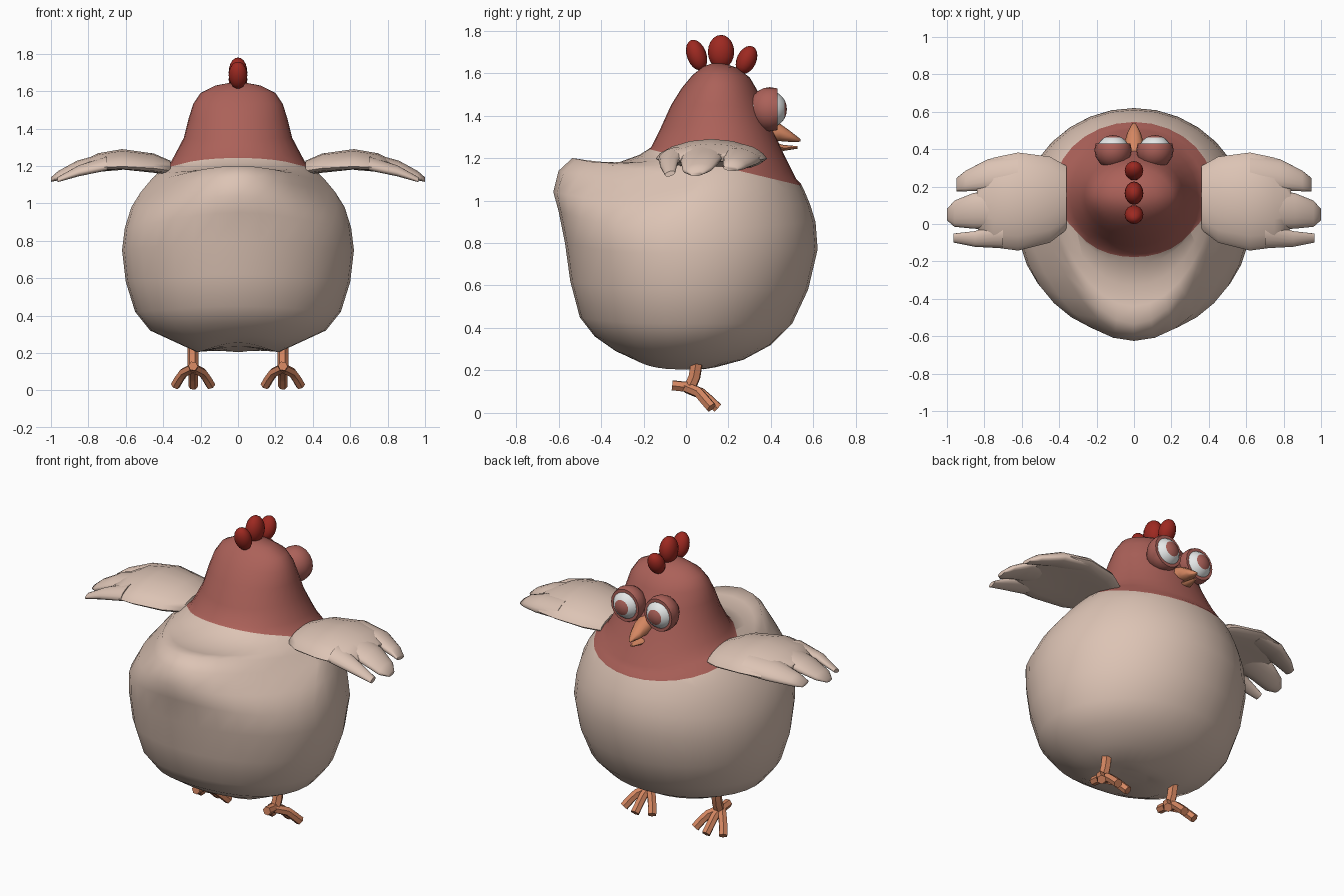
import bpy
import bmesh
from math import sin, cos, pi, exp, radians
from mathutils import Vector, Matrix

default_cube = bpy.data.objects.get("Cube")
if default_cube:
    bpy.data.objects.remove(default_cube)


def make_material(name, colour):
    material = bpy.data.materials.new(name)
    material.use_nodes = True
    material.diffuse_color = (*colour, 1)
    shader = next(n for n in material.node_tree.nodes if n.type == 'BSDF_PRINCIPLED')
    shader.inputs["Base Color"].default_value = (*colour, 1)
    shader.inputs["Roughness"].default_value = 0.8
    return material


cream = make_material("cream feathers", (.72, .55, .46))
rose = make_material("rose head", (.41, .12, .10))
crimson = make_material("crimson comb", (.34, .022, .015))
orange = make_material("orange beak and feet", (.66, .24, .12))
white = make_material("eye white", (.78, .8, .8))


def finish(bm, name, materials, angle=60):
    """Turn a bmesh into a smooth shaded object."""
    bmesh.ops.recalc_face_normals(bm, faces=bm.faces)
    mesh = bpy.data.meshes.new(name)
    bm.to_mesh(mesh)
    bm.free()
    obj = bpy.data.objects.new(name, mesh)
    bpy.context.collection.objects.link(obj)
    for material in materials:
        mesh.materials.append(material)
    bpy.ops.object.select_all(action='DESELECT')
    obj.select_set(True)
    bpy.context.view_layer.objects.active = obj
    bpy.ops.object.shade_smooth_by_angle(angle=radians(angle))
    return obj


def loft(bm, rings):
    """Skin a list of closed rings and cap both ends."""
    loops = [[bm.verts.new(point) for point in ring] for ring in rings]
    count = len(loops[0])
    for low, high in zip(loops, loops[1:]):
        for i in range(count):
            j = (i + 1) % count
            bm.faces.new((low[i], low[j], high[j], high[i]))
    bm.faces.new(loops[0])
    bm.faces.new(loops[-1])


def ellipse(centre, across, up, sides):
    turns = [2 * pi * i / sides for i in range(sides)]
    return [centre + across * cos(t) + up * sin(t) for t in turns]


# Body and head: half width, side z, front y, front z, back y, back z
sections = [
    (.10, .225, .08, .205, -.10, .235),
    (.22, .205, .14, .215, -.25, .255),
    (.34, .26, .27, .25, -.33, .29),
    (.47, .32, .40, .32, -.43, .36),
    (.55, .42, .50, .42, -.50, .45),
    (.60, .58, .575, .58, -.545, .62),
    (.62, .75, .62, .77, -.57, .80),
    (.605, .87, .61, .90, -.60, .95),
    (.57, .98, .585, .98, -.625, 1.04),
    (.52, 1.06, .56, 1.04, -.60, 1.14),
    (.47, 1.12, .54, 1.08, -.535, 1.2),
    (.43, 1.16, .52, 1.10, -.44, 1.185),
    (.39, 1.19, .505, 1.13, -.33, 1.175),
    (.365, 1.21, .49, 1.16, -.22, 1.215),
    (.34, 1.255, .46, 1.22, -.165, 1.25),
    (.29, 1.35, .415, 1.32, -.12, 1.34),
    (.265, 1.45, .37, 1.43, -.07, 1.45),
    (.24, 1.53, .335, 1.52, -.02, 1.53),
    (.20, 1.59, .30, 1.58, .03, 1.59),
    (.12, 1.63, .24, 1.625, .08, 1.63),
    (.04, 1.645, .18, 1.645, .12, 1.645),
]


def body_ring(half, side_z, front_y, front_z, back_y, back_z, sides=32):
    middle = min(.15, max(0, (side_z - .95) * .6))
    pinch = 1 + exp(-((side_z - 1.07) / .09) ** 2)  # narrows the tail
    ring = []
    for i in range(sides):
        c, s = cos(2 * pi * i / sides), sin(2 * pi * i / sides)
        if s >= 0:
            y = middle + (front_y - middle) * s
            z = side_z + (front_z - side_z) * s ** 2
        else:
            y = middle + (back_y - middle) * abs(s) ** pinch
            z = side_z + (back_z - side_z) * abs(s) ** 3
        ring.append(Vector((half * c, y, z)))
    return ring


bm = bmesh.new()
loft(bm, [body_ring(*section) for section in sections])
# Slanted collar line between feathers and head
collar, slant = Vector((0, 0, 1.2)), Vector((0, .24, 1)).normalized()
bmesh.ops.bisect_plane(bm, geom=bm.verts[:] + bm.edges[:] + bm.faces[:],
                       plane_co=collar, plane_no=slant)
for face in bm.faces:
    centre = face.calc_center_median()
    above = (centre - collar).dot(slant) > 0
    face.material_index = int(above and centre.y > -.2)
finish(bm, "body", [cream, rose])


# Comb: three egg shaped lobes fanned along the crown
def ball(bm, centre, size, tilt=0):
    place = Matrix.Translation(centre) @ Matrix.Rotation(tilt, 4, 'X')
    bmesh.ops.create_uvsphere(bm, u_segments=16, v_segments=10, radius=1,
                              matrix=place @ Matrix.Diagonal((*size, 1)))


bm = bmesh.new()
for y, z, depth, height, tilt in [(.05, 1.685, .046, .075, 20),
                                  (.165, 1.7, .062, .08, 0),
                                  (.285, 1.662, .046, .07, -25)]:
    ball(bm, Vector((0, y, z)), (.05, depth, height), radians(tilt))
finish(bm, "comb", [crimson])


# Beak: two lofted halves, each row y, z, half width, half height
def beak(name, rows):
    bm = bmesh.new()
    loft(bm, [ellipse(Vector((0, y, z)), Vector((wide, 0, 0)), Vector((0, 0, high)), 8)
              for y, z, wide, high in rows])
    finish(bm, name, [orange])


beak("upper_beak", [(.36, 1.335, .055, .06), (.44, 1.322, .05, .042),
                    (.49, 1.302, .035, .026), (.54, 1.283, .008, .006)])
beak("lower_beak", [(.38, 1.265, .035, .018), (.46, 1.248, .03, .014),
                    (.525, 1.25, .01, .006)])


# Wings: each row x, centre y, half depth, half thickness
palm = [(.36, .14, .17, .04), (.45, .13, .23, .05), (.62, .12, .262, .052),
        (.75, .115, .24, .042), (.84, .1, .12, .02)]
feathers = [
    [(.62, .28, .09, .04), (.78, .262, .085, .038), (.9, .23, .055, .028), (.95, .21, .035, .012)],
    [(.7, .08, .11, .04), (.86, .07, .095, .035), (.96, .055, .07, .025), (1, .05, .03, .012)],
    [(.7, -.06, .07, .035), (.85, -.08, .042, .028), (.965, -.075, .024, .012)],
]


def wing_ring(side, x, y, depth, thick):
    arch = 1.238 - .75 * (x - .62) ** 2
    ring = ellipse(Vector((side * x, y, arch)), Vector((0, depth, 0)), Vector((0, 0, thick)), 16)
    for point in ring:
        point.z -= .04 * ((point.y - .12) / .26) ** 2
    return ring


# Feet: toe paths relative to the ankle, front toes curl down
toes = [
    [(0, .05, .23), (0, .04, .17), (0, .015, .11)],
    [(0, .03, .125), (0, -.02, .125), (0, -.065, .13)],
    [(0, 0, .12), (0, .07, .095), (0, .11, .06), (0, .15, .022)],
    [(0, 0, .12), (.05, .06, .095), (.075, .09, .06), (.095, .12, .025)],
    [(0, 0, .12), (-.05, .06, .095), (-.075, .09, .06), (-.095, .12, .025)],
]


def tube(bm, path, radius):
    points = [Vector(p) for p in path]
    rings = []
    for i, point in enumerate(points):
        along = (points[min(i + 1, len(points) - 1)] - points[max(i - 1, 0)]).normalized()
        across = along.cross(Vector((.1, 1, 1))).normalized()
        rings.append(ellipse(point, across * radius, along.cross(across) * radius, 6))
    loft(bm, rings)


for label, side in (("left", 1), ("right", -1)):
    bm = bmesh.new()
    for part in [palm] + feathers:
        loft(bm, [wing_ring(side, *row) for row in part])
    finish(bm, label + "_wing", [cream])

    bm = bmesh.new()
    for path in toes:
        tube(bm, [(side * .24 + x, y, z) for x, y, z in path], .03 if path is toes[0] else .026)
    finish(bm, label + "_foot", [orange], 30)

    # Eyelid: a ball sliced flat at the front
    bm = bmesh.new()
    ball(bm, Vector((side * .112, .395, 1.43)), (.1, .1, .104))
    bmesh.ops.bisect_plane(bm, geom=bm.verts[:] + bm.edges[:] + bm.faces[:],
                           plane_co=(0, .43, 0), plane_no=(0, 1, 0), clear_outer=True)
    bmesh.ops.holes_fill(bm, edges=[e for e in bm.edges if e.is_boundary])
    finish(bm, label + "_eyelid", [rose], 40)

    # Eyeball with its pole forward, the polar cap being the iris
    bm = bmesh.new()
    centre = Vector((side * .112, .385, 1.43))
    bmesh.ops.create_uvsphere(bm, u_segments=20, v_segments=18, radius=.09,
                              matrix=Matrix.Translation(centre) @ Matrix.Rotation(pi / 2, 4, 'X'))
    for face in bm.faces:
        face.material_index = int(face.calc_center_median().y - centre.y > .078)
    finish(bm, label + "_eyeball", [white, rose])
